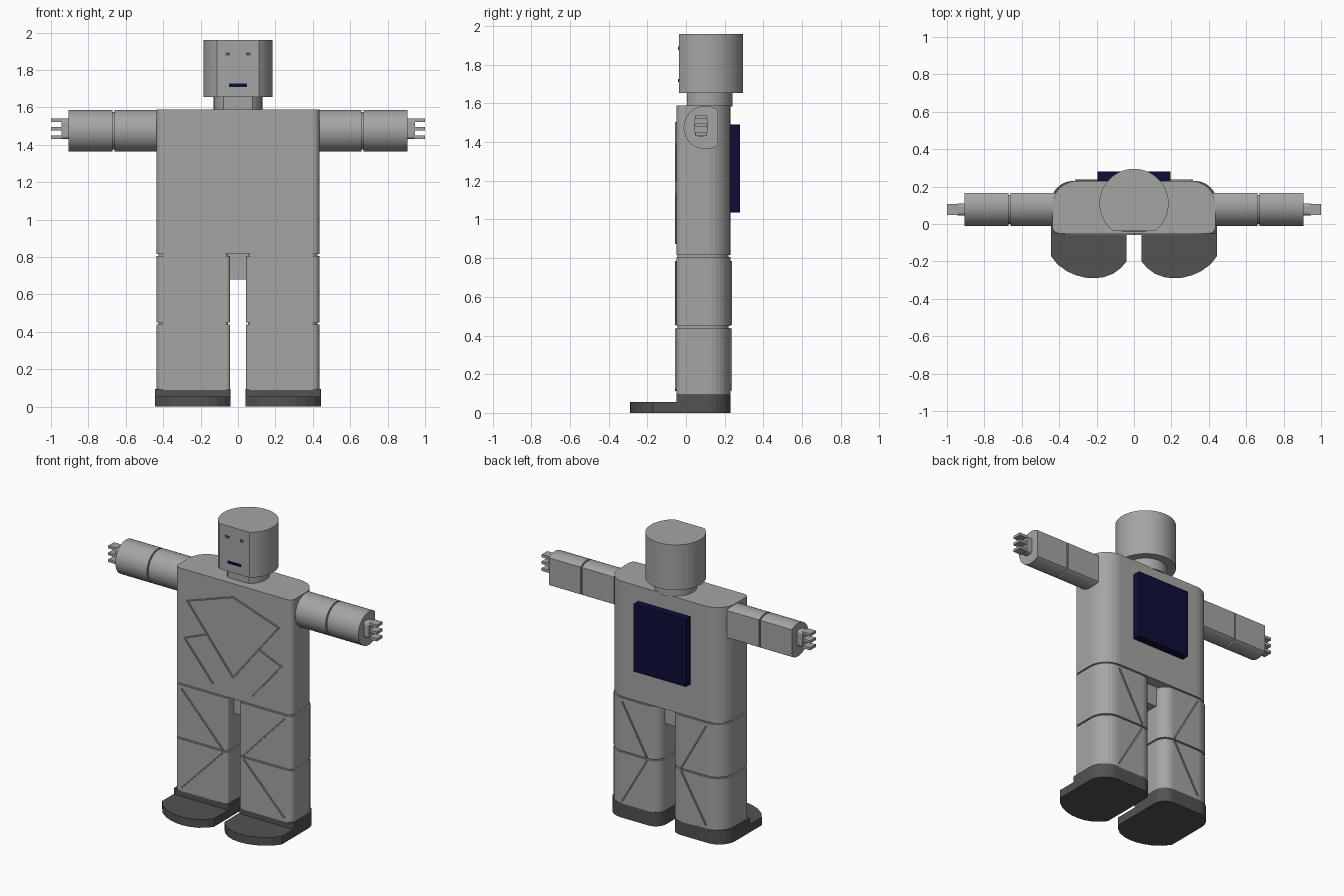
import bpy, bmesh, math
from mathutils import Vector

if "Cube" in bpy.data.objects:
    bpy.data.objects.remove(bpy.data.objects["Cube"])


def material(name, rgb):
    m = bpy.data.materials.new(name)
    m.diffuse_color = (*rgb, 1)
    m.use_nodes = True
    m.node_tree.nodes["Principled BSDF"].inputs["Base Color"].default_value = m.diffuse_color
    return m


GREY = material("body grey", (0.37, 0.38, 0.37))
DARK = material("dark grey", (0.085, 0.085, 0.085))
NAVY = material("navy", (0.004, 0.004, 0.04))


def prism(name, pts, axis, lo, hi, mat):
    """Extrude a 2D outline: (x,y) along z, or (y,z) along x, or (x,z) along y."""
    place = {'z': lambda a, b, t: (a, b, t),
             'x': lambda a, b, t: (t, a, b),
             'y': lambda a, b, t: (a, t, b)}[axis]
    bm = bmesh.new()
    low = [bm.verts.new(place(a, b, lo)) for a, b in pts]
    top = [bm.verts.new(place(a, b, hi)) for a, b in pts]
    bm.faces.new(low)
    bm.faces.new(top)
    n = len(pts)
    for i in range(n):
        j = (i + 1) % n
        bm.faces.new((low[i], low[j], top[j], top[i]))
    bmesh.ops.recalc_face_normals(bm, faces=bm.faces)
    me = bpy.data.meshes.new(name)
    bm.to_mesh(me)
    bm.free()
    me.materials.append(mat)
    ob = bpy.data.objects.new(name, me)
    bpy.context.collection.objects.link(ob)
    return ob


def rect(a0, a1, b0, b1):
    return [(a0, b0), (a1, b0), (a1, b1), (a0, b1)]


def box(name, x0, x1, y0, y1, z0, z1, mat):
    return prism(name, rect(x0, x1, y0, y1), 'z', z0, z1, mat)


def rounded(x0, x1, y0, y1, radii, steps=8):
    """Rectangle with corner radii: front right, back right, back left, front left."""
    pts = []
    corners = [(x1, y0, -1, 1), (x1, y1, -1, -1), (x0, y1, 1, -1), (x0, y0, 1, 1)]
    for k, ((cx, cy, sx, sy), r) in enumerate(zip(corners, radii)):
        for i in range(steps + 1):
            a = math.radians(-90 + 90 * k + 90 * i / steps)
            pts.append((cx + sx * r + r * math.cos(a), cy + sy * r + r * math.sin(a)))
    return pts


def clipped_circle(cx, cy, r, steps=48, xmax=9, ymin=-9):
    """Circle with one side cut flat."""
    half = math.pi
    mid = 0
    if xmax < 9:
        half, mid = math.pi - math.acos((xmax - cx) / r), math.pi
    elif ymin > -9:
        half, mid = math.pi - math.acos((cy - ymin) / r), math.pi / 2
    return [(cx + r * math.cos(mid - half + 2 * half * i / steps),
             cy + r * math.sin(mid - half + 2 * half * i / steps)) for i in range(steps + 1)]


def shrink(pts, d):
    c = sum((Vector(p) for p in pts), Vector((0, 0))) / len(pts)
    return [tuple(Vector(p) - (Vector(p) - c).normalized() * d) for p in pts]


def flip(pts, s):
    return [(s * a, b) for a, b in pts]


def ridge(name, p, q, y0, y1, w=0.008):
    """Thin raised strip between two (x,z) points."""
    p, q = Vector(p), Vector(q)
    d = (q - p).normalized() * w / 2
    n = Vector((-d.y, d.x))
    pts = [p - d - n, q + d - n, q + d + n, p - d + n]
    prism(name, [tuple(v) for v in pts], 'y', y0, y1, GREY)


# Torso, neck, head
torso = rounded(-0.435, 0.435, -0.05, 0.23, (0.035, 0.13, 0.13, 0.035))
prism("torso", torso, 'z', 0.815, 1.59, GREY)
prism("neck", clipped_circle(0, 0.11, 0.13, ymin=0.005), 'z', 1.585, 1.66, GREY)
prism("head", clipped_circle(0, 0.11, 0.185, ymin=-0.037), 'z', 1.655, 1.96, GREY)
box("crotch", -0.05, 0.05, 0.02, 0.16, 0.68, 0.82, GREY)

# Face and back panel
for s in (1, -1):
    box("eye", s * 0.055 - 0.013, s * 0.055 + 0.013, -0.041, -0.036, 1.877, 1.894, DARK)
box("mouth", -0.048, 0.048, -0.041, -0.036, 1.71, 1.727, NAVY)
box("back_panel", -0.195, 0.195, 0.225, 0.28, 1.035, 1.49, NAVY)

leg = rounded(0.042, 0.435, -0.05, 0.23, (0.035, 0.12, 0.08, 0.02))
heel = rounded(0.04, 0.445, -0.05, 0.23, (0.01, 0.12, 0.08, 0.01))
toe = [(0.04, -0.04), (0.04, -0.2), (0.07, -0.235), (0.11, -0.265), (0.16, -0.284),
       (0.21, -0.29), (0.26, -0.287), (0.31, -0.274), (0.36, -0.252), (0.41, -0.215),
       (0.445, -0.17), (0.445, -0.04)]
arm = clipped_circle(0.1, 1.475, 0.112, xmax=0.165)

for s, side in ((1, "left"), (-1, "right")):
    # Legs with recessed seams at hip and knee
    prism(side + "_thigh", flip(leg, s), 'z', 0.45, 0.805, GREY)
    prism(side + "_shin", flip(leg, s), 'z', 0.09, 0.44, GREY)
    prism(side + "_leg_core", flip(shrink(leg, 0.012), s), 'z', 0.1, 0.82, GREY)
    # Feet
    prism(side + "_heel", flip(heel, s), 'z', 0, 0.095, DARK)
    prism(side + "_toe", flip(toe, s), 'z', 0, 0.055, DARK)
    # Arms with elbow seam
    for name, a, b in (("upper_arm", 0.42, 0.66), ("forearm", 0.67, 0.905)):
        prism(f"{side}_{name}", arm, 'x', s * a, s * b, GREY)
    prism(side + "_elbow_core", shrink(arm, 0.012), 'x', s * 0.65, s * 0.68, GREY)
    # Palm and fingers
    prism(side + "_palm", rounded(0.045, 0.11, 1.43, 1.54, (0.02,) * 4, 4),
          'x', s * 0.9, s * 0.945, GREY)
    for z in (1.44, 1.486, 1.532):
        prism(side + "_finger", rect(0.048, 0.108, z - 0.009, z + 0.009),
              'x', s * 0.94, s * 1.0, GREY)
    # Raised chest lines
    chest = [((0, 1.5), (0.34, 1.385)), ((0.34, 1.385), (0, 0.96)),
             ((0.19, 1.2), (0.36, 1.13)), ((0.36, 1.13), (0.15, 0.88))]
    for p, q in chest:
        ridge("chest_line", (s * p[0], p[1]), (s * q[0], q[1]), -0.058, -0.045)
    # Raised diagonal leg lines, front and back
    for y0, y1, xi, xo in ((-0.058, -0.045, 0.08, 0.38), (0.225, 0.238, 0.13, 0.31)):
        ridge("thigh_line", (s * xo, 0.78), (s * xi, 0.46), y0, y1)
        ridge("shin_line", (s * xi, 0.43), (s * xo, 0.12), y0, y1)
